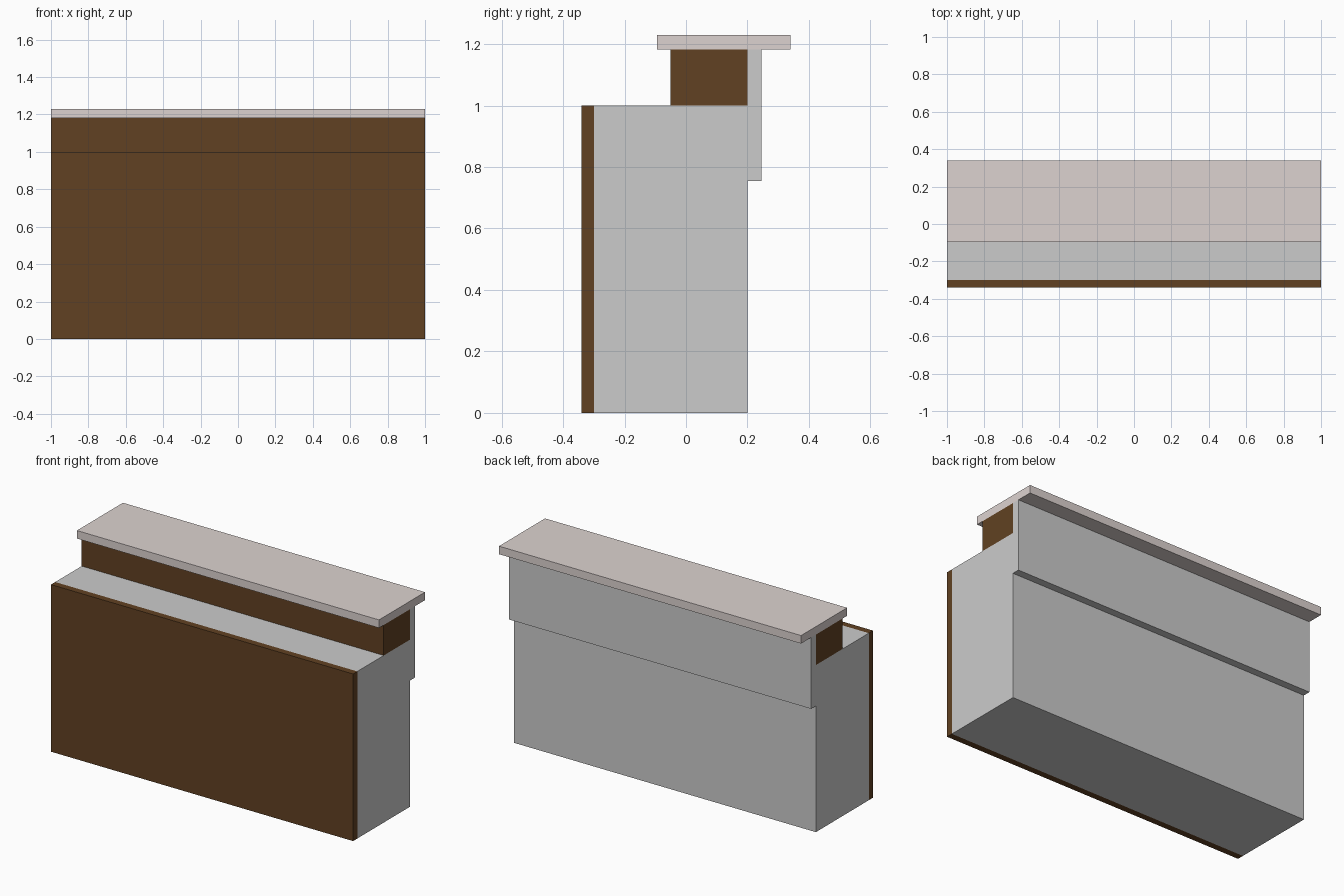
import bpy
import bmesh
from mathutils import Matrix, Vector

if "Cube" in bpy.data.objects:
    bpy.data.objects.remove(bpy.data.objects["Cube"])


def material(name, rgb):
    m = bpy.data.materials.new(name)
    m.diffuse_color = (*rgb, 1)
    m.use_nodes = True
    m.node_tree.nodes["Principled BSDF"].inputs["Base Color"].default_value = m.diffuse_color
    return m


wood = material("dark_wood", (0.12, 0.053, 0.016))
stone = material("pale_stone", (0.72, 0.65, 0.63))

LENGTH = 2.0


def slab(name, y0, y1, z0, z1, mat=None):
    """Full-length box covering the given y and z ranges."""
    bm = bmesh.new()
    place = Matrix.Translation(Vector((0, (y0 + y1) / 2, (z0 + z1) / 2)))
    size = Matrix.Diagonal((LENGTH, y1 - y0, z1 - z0, 1))
    bmesh.ops.create_cube(bm, size=1, matrix=place @ size)
    mesh = bpy.data.meshes.new(name)
    bm.to_mesh(mesh)
    bm.free()
    obj = bpy.data.objects.new(name, mesh)
    bpy.context.collection.objects.link(obj)
    if mat:
        mesh.materials.append(mat)
    return obj


# Counter body with its wooden front panel
slab("counter_body", -0.30, 0.20, 0, 1.0)
slab("front_panel", -0.34, -0.30, 0, 1.0, wood)

# Raised wooden riser, backed by an overhanging board
slab("riser", -0.05, 0.20, 1.0, 1.182, wood)
slab("back_board", 0.20, 0.245, 0.755, 1.182)

# Overhanging counter top
slab("counter_top", -0.095, 0.34, 1.182, 1.23, stone)
